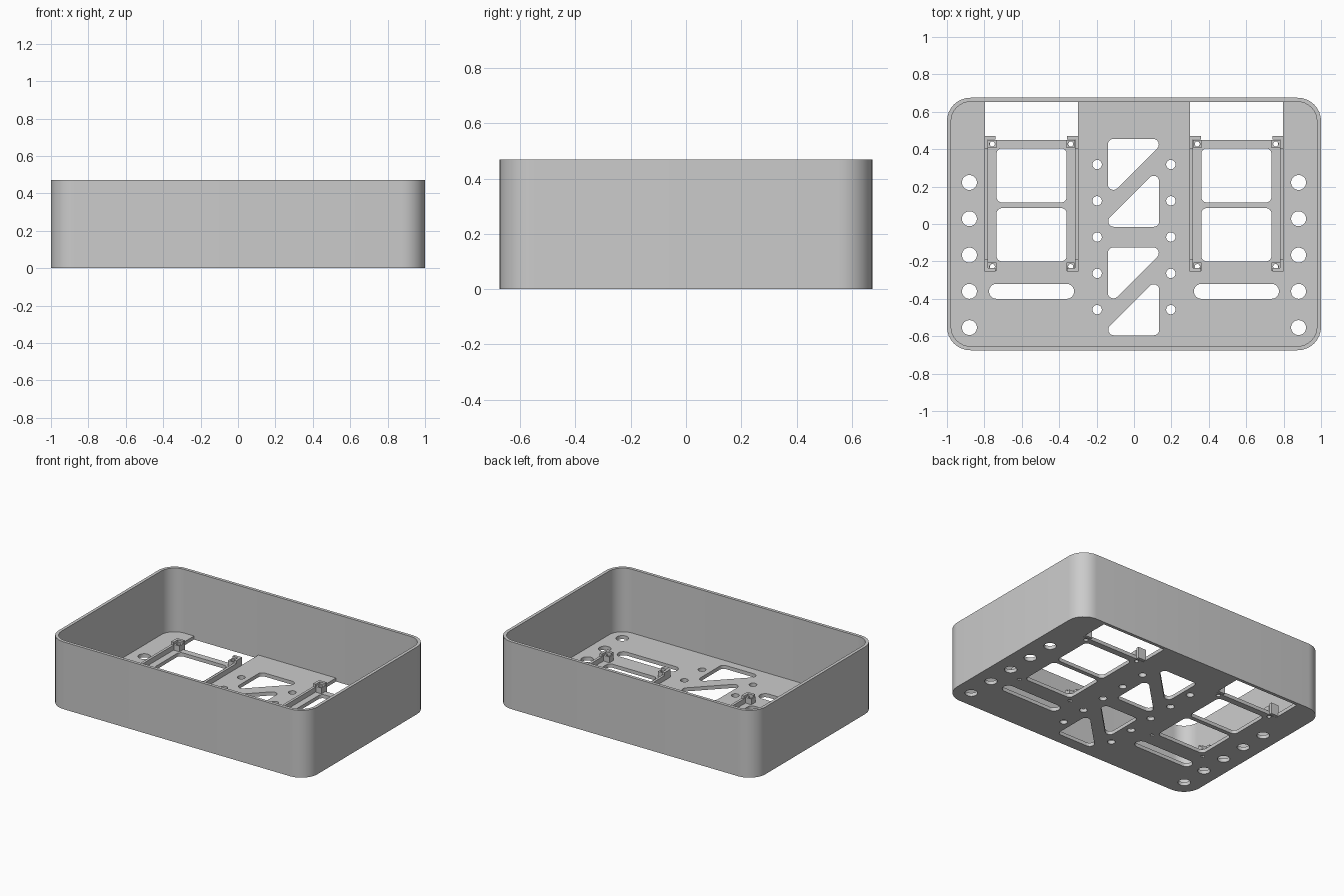
import bpy, bmesh, math
from mathutils import Vector

cube = bpy.data.objects.get("Cube")
if cube:
    bpy.data.objects.remove(cube)

grey = bpy.data.materials.new("light grey plastic")
grey.use_nodes = True
colour = (0.6, 0.6, 0.6, 1)
grey.diffuse_color = colour
grey.node_tree.nodes["Principled BSDF"].inputs["Base Color"].default_value = colour

HEIGHT, FLOOR, WALL = 0.47, 0.025, 0.022
HALF_X, HALF_Y, CORNER = 1.0, 0.675, 0.125


def rounded(points, radius, steps=8):
    """Polygon with every corner replaced by a tangent arc."""
    out = []
    for i, p in enumerate(points):
        p = Vector(p)
        a = (Vector(points[i - 1]) - p).normalized()
        b = (Vector(points[(i + 1) % len(points)]) - p).normalized()
        half = a.angle(b) / 2
        centre = p + (a + b).normalized() * radius / math.sin(half)
        start = p + a * radius / math.tan(half) - centre
        end = p + b * radius / math.tan(half) - centre
        sweep = start.angle_signed(end)
        for k in range(steps + 1):
            t = -sweep * k / steps
            out.append((centre.x + start.x * math.cos(t) - start.y * math.sin(t),
                        centre.y + start.x * math.sin(t) + start.y * math.cos(t)))
    return out


def rect(x0, x1, y0, y1, radius=0):
    x0, x1 = sorted((x0, x1))
    points = [(x0, y0), (x1, y0), (x1, y1), (x0, y1)]
    return rounded(points, radius) if radius else points


def circle(x, y, r, n=32):
    return [(x + r * math.cos(math.tau * k / n), y + r * math.sin(math.tau * k / n))
            for k in range(n)]


def tray_outline(inset):
    x, y = HALF_X - inset, HALF_Y - inset
    return rect(-x, x, -y, y, CORNER - inset)


def extrude(name, loops, z0, z1):
    """Solid plate from an outline followed by its holes."""
    curve = bpy.data.curves.new(name, "CURVE")
    curve.dimensions = "2D"
    curve.fill_mode = "BOTH"
    curve.extrude = (z1 - z0) / 2
    for loop in loops:
        spline = curve.splines.new("POLY")
        spline.points.add(len(loop) - 1)
        for point, (x, y) in zip(spline.points, loop):
            point.co = (x, y, 0, 1)
        spline.use_cyclic_u = True
    source = bpy.data.objects.new(name + " profile", curve)
    bpy.context.collection.objects.link(source)
    bpy.context.view_layer.update()
    graph = bpy.context.evaluated_depsgraph_get()
    mesh = bpy.data.meshes.new_from_object(source.evaluated_get(graph))
    bpy.data.objects.remove(source)
    bm = bmesh.new()
    bm.from_mesh(mesh)
    bmesh.ops.translate(bm, verts=bm.verts, vec=(0, 0, (z0 + z1) / 2))
    bmesh.ops.remove_doubles(bm, verts=bm.verts, dist=0.00001)
    bmesh.ops.recalc_face_normals(bm, faces=bm.faces)
    for face in bm.faces:
        face.smooth = True
        face.material_index = 0
    bm.to_mesh(mesh)
    bm.free()
    mesh.set_sharp_from_angle(angle=math.radians(30))
    mesh.materials.clear()
    mesh.materials.append(grey)
    mesh.name = name
    obj = bpy.data.objects.new(name, mesh)
    bpy.context.collection.objects.link(obj)
    return obj


# Surrounding wall
extrude("outer_wall", [tray_outline(0), tray_outline(WALL)], 0, HEIGHT)

# Floor cutouts, mirrored left and right
holes = []
for s in (-1, 1):
    holes.append(rect(s * 0.30, s * 0.797, 0.45, HALF_Y - WALL))
    holes.append(rect(s * 0.36, s * 0.735, 0.115, 0.405, 0.03))
    holes.append(rect(s * 0.36, s * 0.735, -0.20, 0.085, 0.03))
    holes.append(rect(s * 0.32, s * 0.775, -0.40, -0.32, 0.0399))
    for i in range(5):
        holes.append(circle(s * 0.88, 0.222 - 0.194 * i, 0.04))
        holes.append(circle(s * 0.197, 0.318 - 0.194 * i, 0.025))
    for x in (0.338, 0.757):
        for y in (0.428, -0.228):
            holes.append(circle(s * x, y, 0.014, 16))

# Paired triangular cutouts along the centre
LEG = 0.315
for top in (0.455, -0.125):
    low = top - 0.47
    holes.append(rounded([(-0.14, top), (-0.14, top - LEG), (-0.14 + LEG, top)], 0.03))
    holes.append(rounded([(0.135, low), (0.135, low + LEG), (0.135 - LEG, low)], 0.03))

extrude("floor_plate", [tray_outline(0.01)] + holes, 0, FLOOR)

# Two mounting bays: side rails, corner brackets and drilled standoffs
for s, side in ((-1, "right"), (1, "left")):
    for edge, inward, place in ((0.297, 1, "inner"), (0.80, -1, "outer")):
        name = side + "_" + place
        extrude(name + "_rail", [rect(s * edge, s * (edge + inward * 0.018), -0.25, 0.468)],
                FLOOR - 0.005, FLOOR + 0.035)
        for y, out, end in ((0.47, -1, "back"), (-0.254, 1, "front")):
            x0, x1 = edge, edge + inward * 0.06
            thin, inner = edge + inward * 0.019, y + out * 0.019
            arm = y + out * 0.065
            bracket = [(s * x0, y), (s * x1, y), (s * x1, inner),
                       (s * thin, inner), (s * thin, arm), (s * x0, arm)]
            extrude(f"{name}_{end}_bracket", [bracket], 0.001, FLOOR + 0.055)
            cx, cy = s * (edge + inward * 0.042), y + out * 0.042
            if end == "front":
                cy = -0.228
            extrude(f"{name}_{end}_standoff",
                    [rect(cx - 0.022, cx + 0.022, cy - 0.022, cy + 0.022),
                     circle(cx, cy, 0.014, 16)], FLOOR - 0.002, FLOOR + 0.04)
